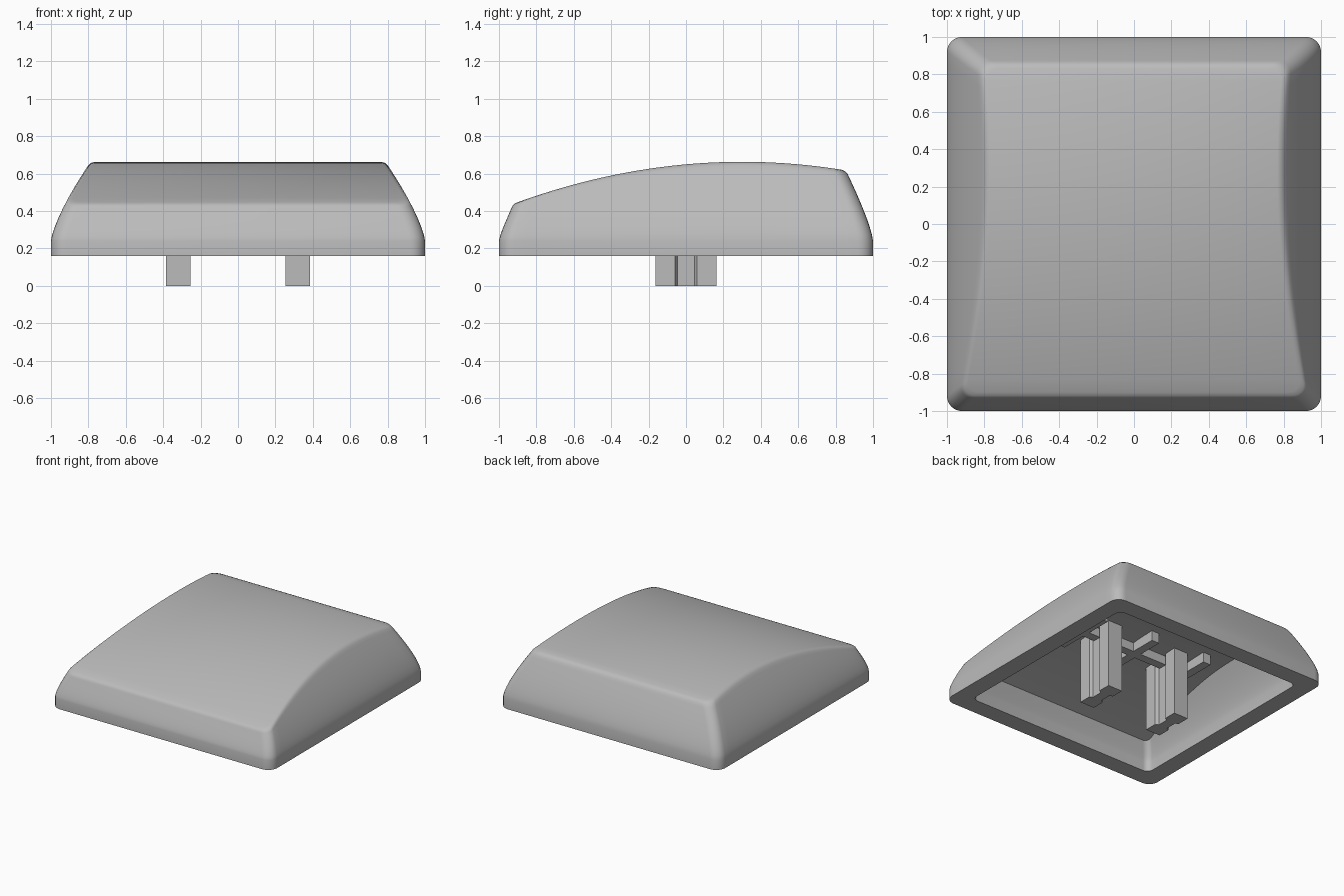
import bpy
import bmesh
from math import cos, sin, pi, radians

cube = bpy.data.objects.get("Cube")
if cube:
    bpy.data.objects.remove(cube, do_unlink=True)

grey = bpy.data.materials.new("plain grey")
grey.use_nodes = True
grey.diffuse_color = (0.5, 0.5, 0.5, 1)
grey.node_tree.nodes["Principled BSDF"].inputs["Base Color"].default_value = (0.5, 0.5, 0.5, 1)

RIM, SHOULDER = 0.16, 0.24


def add_object(name, bm):
    bmesh.ops.recalc_face_normals(bm, faces=bm.faces)
    mesh = bpy.data.meshes.new(name)
    bm.to_mesh(mesh)
    bm.free()
    mesh.materials.append(grey)
    mesh.shade_smooth()
    mesh.set_sharp_from_angle(angle=radians(35))
    obj = bpy.data.objects.new(name, mesh)
    bpy.context.collection.objects.link(obj)
    return obj


def crown(y):
    """Height of the arched top."""
    return 0.663 - 0.15 * (y - 0.3) ** 2


def inset(z):
    """How far the curved walls lean in at a height."""
    return 0.21 * (max(z - SHOULDER, 0) / 0.42) ** 1.35


def half_outline(half, radius, corner=6, side=28):
    """Right half of a rounded square, front to back."""
    c = half - radius
    front = [(c + radius * sin(a), -c - radius * cos(a))
             for a in (pi / 2 * i / corner for i in range(corner + 1))]
    middle = [(half, -c + 2 * c * i / side) for i in range(1, side)]
    return front + middle + [(x, -y) for x, y in reversed(front)]


def ring(bm, half, radius, drop, t, extra=0.0, z_flat=None):
    """One closed loop of the wall; t runs from shoulder to crown."""
    def edge_height(y):
        return SHOULDER + t * (crown(y) - drop - SHOULDER)
    front = -half + inset(edge_height(-half + 0.08)) + extra
    back = half - 0.8 * inset(edge_height(half - 0.14)) - extra
    right = []
    for x, y in half_outline(half, radius):
        y = front + (y + half) / (2 * half) * (back - front)
        z = edge_height(y)
        right.append((x - inset(z) - extra, y, z if z_flat is None else z_flat))
    left = [(-x, y, z) for x, y, z in reversed(right)]
    return [bm.verts.new(p) for p in right + left]


def cap(bm, loop):
    n = len(loop)
    for i in range(n // 2 - 1):
        bm.faces.new((loop[i], loop[i + 1], loop[n - 2 - i], loop[n - 1 - i]))


# Hollow cap: inner skin from ceiling to rim, then outer skin from rim to crown
bm = bmesh.new()
steps = [i / 10 for i in range(10)]
inner, outer = (0.855, 0.05, 0.10), (1.0, 0.08, 0.0)
loops = [ring(bm, *inner, t) for t in reversed(steps + [1])]
loops.append(ring(bm, *inner, 0, z_flat=RIM))
loops.append(ring(bm, *outer, 0, z_flat=RIM))
loops += [ring(bm, *outer, t) for t in steps]
loops += [ring(bm, *outer, t, e) for t, e in ((0.95, 0), (0.985, 0.006), (1, 0.022))]
for a, b in zip(loops, loops[1:]):
    for i in range(len(a)):
        j = (i + 1) % len(a)
        bm.faces.new((a[i], a[j], b[j], b[i]))
cap(bm, loops[0])
cap(bm, loops[-1])
add_object("cap_shell", bm)

# Two mounting posts with a groove down each broad face
quarter = [(0.065, 0.163), (0.065, 0.06), (0.04, 0.045)]
half = quarter + [(x, -y) for x, y in reversed(quarter)]
section = half + [(-x, -y) for x, y in half]
for side, name in ((1, "left_post"), (-1, "right_post")):
    bm = bmesh.new()
    face = bm.faces.new([bm.verts.new((x + side * 0.32, y, 0)) for x, y in section])
    top = bmesh.ops.extrude_face_region(bm, geom=[face])["geom"]
    bmesh.ops.translate(bm, vec=(0, 0, 0.58),
                        verts=[v for v in top if isinstance(v, bmesh.types.BMVert)])
    add_object(name, bm)


# Stiffening ribs under the ceiling
def rib(name, x, size_x, size_y):
    bm = bmesh.new()
    bmesh.ops.create_cube(bm, size=1)
    bmesh.ops.scale(bm, vec=(size_x, size_y, 0.11), verts=bm.verts)
    bmesh.ops.translate(bm, vec=(x, 0, 0.535), verts=bm.verts)
    add_object(name, bm)


rib("cross_rib", 0, 1.0, 0.07)
for x, name in ((-0.5, "right_rib"), (0, "middle_rib"), (0.5, "left_rib")):
    rib(name, x, 0.07, 0.5)
